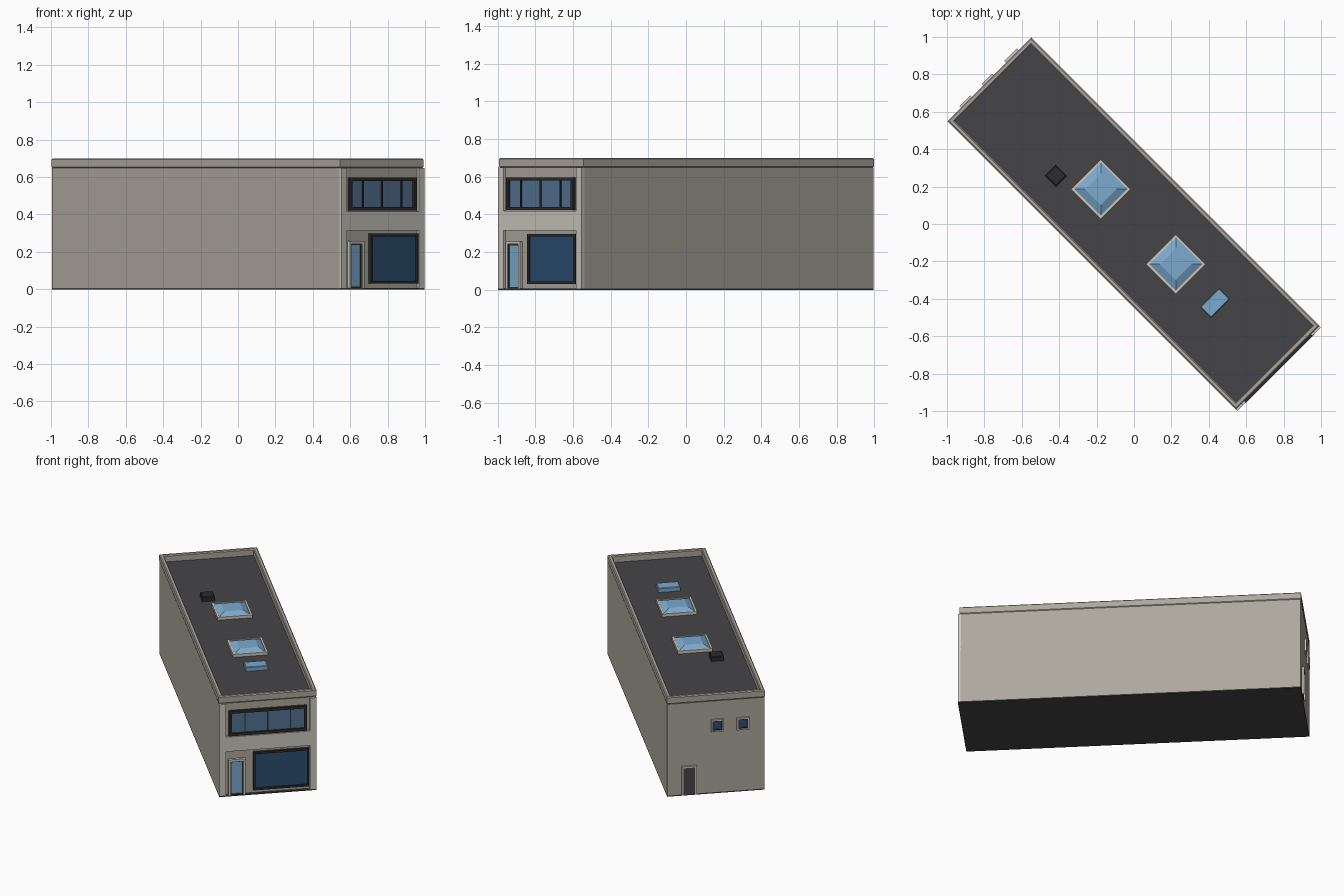
import bpy, bmesh, math
from mathutils import Matrix

if "Cube" in bpy.data.objects:
    bpy.data.objects.remove(bpy.data.objects["Cube"])

# The building is drawn facing -y, then turned 45 degrees on the plot
TURN = Matrix.Rotation(math.radians(45), 4, 'Z')


def material(name, rgb):
    m = bpy.data.materials.new(name)
    m.diffuse_color = (*rgb, 1)
    m.use_nodes = True
    m.node_tree.nodes["Principled BSDF"].inputs["Base Color"].default_value = m.diffuse_color
    return m


WALL = material("wall", (0.42, 0.39, 0.34))
TRIM = material("trim", (0.60, 0.58, 0.52))
ROOF = material("roof", (0.06, 0.058, 0.065))
DARK = material("dark_frame", (0.025, 0.025, 0.025))
SKY = material("sky_glass", (0.20, 0.40, 0.62))
PANE = material("window_glass", (0.09, 0.17, 0.29))
DEEP = material("shop_glass", (0.025, 0.075, 0.16))


def finish(bm, name, mat):
    bmesh.ops.recalc_face_normals(bm, faces=bm.faces)
    bm.transform(TURN)
    me = bpy.data.meshes.new(name)
    bm.to_mesh(me)
    bm.free()
    ob = bpy.data.objects.new(name, me)
    me.materials.append(mat)
    bpy.context.collection.objects.link(ob)
    return ob


def add_box(bm, x0, x1, y0, y1, z0, z1):
    m = Matrix.Translation(((x0 + x1) / 2, (y0 + y1) / 2, (z0 + z1) / 2))
    m = m @ Matrix.Diagonal((x1 - x0, y1 - y0, z1 - z0, 1))
    bmesh.ops.create_cube(bm, size=1, matrix=m)


def box(name, mat, *dims):
    bm = bmesh.new()
    add_box(bm, *dims)
    return finish(bm, name, mat)


def loft(name, mat, rects, cx=0, cy=0, closed=False):
    """Skin a stack of rectangles (half width, half depth, z)."""
    bm = bmesh.new()
    loops = [[bm.verts.new((cx + sx * hx, cy + sy * hy, z))
              for sx, sy in ((-1, -1), (1, -1), (1, 1), (-1, 1))]
             for hx, hy, z in rects]
    pairs = list(zip(loops, loops[1:]))
    if closed:
        pairs.append((loops[-1], loops[0]))
    else:
        bm.faces.new(loops[0])
        bm.faces.new(loops[-1])
    for a, b in pairs:
        for i in range(4):
            j = (i + 1) % 4
            bm.faces.new((a[i], a[j], b[j], b[i]))
    return finish(bm, name, mat)


def frame(name, mat, x0, x1, y0, y1, z0, z1, t, mullions=(), sill=True):
    """Rectangular frame with optional bottom rail and upright bars."""
    bm = bmesh.new()
    add_box(bm, x0, x0 + t, y0, y1, z0, z1)
    add_box(bm, x1 - t, x1, y0, y1, z0, z1)
    add_box(bm, x0 + t, x1 - t, y0, y1, z1 - t, z1)
    if sill:
        add_box(bm, x0 + t, x1 - t, y0, y1, z0, z0 + t)
    for x in mullions:
        add_box(bm, x - 0.004, x + 0.004, y0 + 0.006, y1, z0 + t, z1 - t)
    return finish(bm, name, mat)


FRONT, FACE, BACK, HW = -1.082, -1.098, 1.092, 0.314

# Main shell
box("base_slab", ROOF, -HW, HW, FACE, BACK, 0, 0.008)
box("main_walls", WALL, -HW, HW, FRONT, BACK, 0.008, 0.648)
box("roof_deck", ROOF, -0.295, 0.295, -1.06, 1.07, 0.64, 0.654)

# Parapet ring with chamfered edges
w, d = 0.316, 1.09
loft("parapet", WALL, [(w - .005, d - .005, .648), (w, d, .654), (w, d, .694),
                       (w - .006, d - .006, .70), (w - .022, d - .022, .70),
                       (w - .027, d - .027, .694), (w - .027, d - .027, .648)],
     cy=0.004, closed=True)

# Pilasters and the band between floors
for side, s in (("left", -1), ("right", 1)):
    x = sorted((s * 0.272, s * HW))
    box(f"{side}_pilaster", TRIM, *x, FACE, FRONT + .005, 0.008, 0.648)
box("floor_band", TRIM, -0.272, 0.272, FACE, FRONT + .005, 0.315, 0.417)

# Upper strip window
frame("upper_window_frame", DARK, -.252, .252, -1.1, FRONT, .422, .597, .018,
      (-.147, 0, .147))
box("upper_window_glass", PANE, -.235, .235, -1.087, FRONT, .438, .58)

# Shop window
frame("shop_window_frame", DARK, -.094, .266, -1.1, FRONT, .03, .297, .014)
box("shop_window_glass", DEEP, -.081, .253, -1.09, FRONT, .043, .284)

# Front door
frame("front_door_frame", TRIM, -.255, -.145, -1.1, FRONT, .008, .257, .014,
      sill=False)
frame("front_door_leaf", DARK, -.241, -.159, -1.094, FRONT, .008, .243, .007)
box("front_door_glass", SKY, -.235, -.165, -1.09, FRONT, .014, .237)

# Back windows with sills
for n, x in enumerate((-0.174, -0.009), 1):
    frame(f"back_window_{n}_frame", TRIM, x - .04, x + .04, BACK, BACK + .012,
          .435, .52, .009)
    frame(f"back_window_{n}_sash", DARK, x - .031, x + .031, BACK, BACK + .009,
          .444, .511, .007)
    box(f"back_window_{n}_glass", DEEP, x - .025, x + .025, BACK, BACK + .005,
        .45, .505)

# Back door
frame("back_door_frame", TRIM, .125, .221, BACK, BACK + .014, .008, .208, .011,
      sill=False)
box("back_door", ROOF, .136, .21, BACK, BACK + .007, .008, .197)

# Roof lights: raised curb and hipped glass
for n, y in enumerate((-0.31, 0.257), 1):
    loft(f"skylight_{n}_curb", TRIM, [(.113, .113, .65), (.113, .113, .675),
         (.1, .1, .675), (.1, .1, .65)], cx=.006, cy=y, closed=True)
    loft(f"skylight_{n}_glass", SKY, [(.1, .1, .65), (.1, .1, .67),
         (.06, .06, .69)], cx=.006, cy=y)

# Small roof hatch and vent box
loft("roof_hatch", SKY, [(.071, .041, .65), (.071, .041, .68),
                         (.067, .037, .684)], cx=.008, cy=-.605)
loft("roof_vent", DARK, [(.041, .041, .65), (.041, .041, .682),
                         (.036, .036, .687)], cx=-.113, cy=.477)
